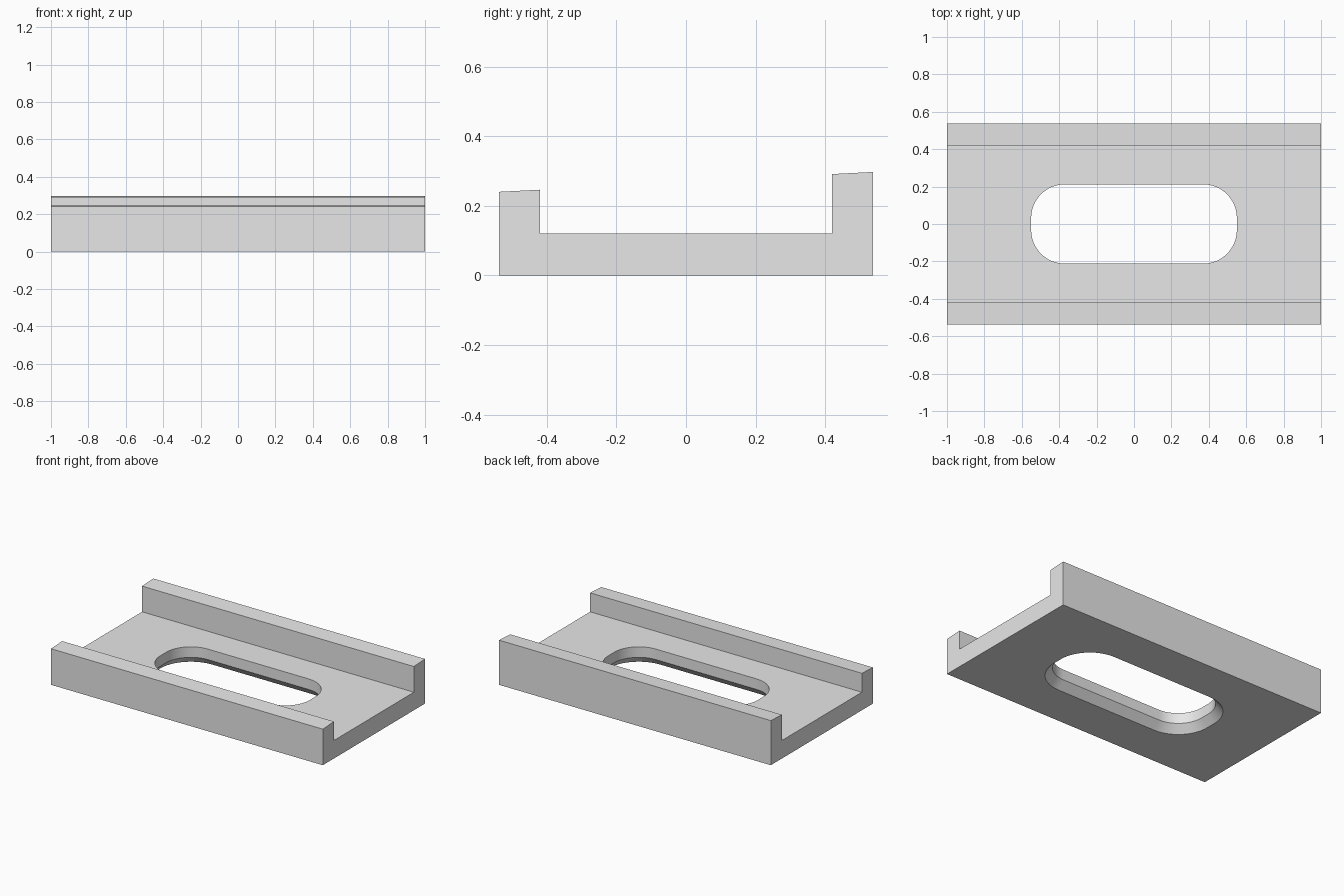
import bpy
import bmesh
from math import cos, sin, pi, radians

default = bpy.data.objects.get("Cube")
if default:
    bpy.data.objects.remove(default, do_unlink=True)

HALF_W, HALF_D, WALL_IN, FLOOR = 1.0, 0.537, 0.42, 0.12
SLOT_X, SLOT_Y, SLOT_R = 0.55, 0.212, 0.18
CHAMFER_OUT, CHAMFER_UP = 0.045, 0.05

grey = bpy.data.materials.new("plain grey")
grey.use_nodes = True
GREY = (0.8, 0.8, 0.8, 1.0)
grey.diffuse_color = GREY
grey.node_tree.nodes["Principled BSDF"].inputs["Base Color"].default_value = GREY


def make_object(name, bm):
    bmesh.ops.recalc_face_normals(bm, faces=bm.faces)
    mesh = bpy.data.meshes.new(name)
    bm.to_mesh(mesh)
    bm.free()
    mesh.materials.append(grey)
    obj = bpy.data.objects.new(name, mesh)
    bpy.context.collection.objects.link(obj)
    return obj


def slot_outline(grow, steps=12):
    """Rounded rectangle, enlarged by an even offset."""
    points = []
    for corner, (sx, sy) in enumerate([(1, 1), (-1, 1), (-1, -1), (1, -1)]):
        for i in range(steps + 1):
            a = (corner + i / steps) * pi / 2
            points.append((sx * (SLOT_X - SLOT_R) + (SLOT_R + grow) * cos(a),
                           sy * (SLOT_Y - SLOT_R) + (SLOT_R + grow) * sin(a)))
    return points


# Channel: section with a low front wall and a tall back wall, sloped on top
section = [(-HALF_D, 0), (HALF_D, 0), (HALF_D, 0.297), (WALL_IN, 0.291),
           (WALL_IN, FLOOR), (-WALL_IN, FLOOR), (-WALL_IN, 0.246), (-HALF_D, 0.24)]
bm = bmesh.new()
end = bm.faces.new([bm.verts.new((-HALF_W, y, z)) for y, z in section])
side = bmesh.ops.extrude_face_region(bm, geom=[end])
moved = [v for v in side["geom"] if isinstance(v, bmesh.types.BMVert)]
bmesh.ops.translate(bm, verts=moved, vec=(2 * HALF_W, 0, 0))
channel = make_object("slotted_channel", bm)

# Slot cutter: straight walls that flare to a chamfer at the underside
bm = bmesh.new()
flare = CHAMFER_OUT / CHAMFER_UP
levels = [(-0.02, CHAMFER_OUT + 0.02 * flare), (CHAMFER_UP, 0), (FLOOR + 0.1, 0)]
rings = [[bm.verts.new((x, y, z)) for x, y in slot_outline(grow)] for z, grow in levels]
for low, high in zip(rings, rings[1:]):
    for i in range(len(low)):
        j = (i + 1) % len(low)
        bm.faces.new((low[i], low[j], high[j], high[i]))
bm.faces.new(rings[0])
bm.faces.new(rings[-1])
cutter = make_object("slot_cutter", bm)
cutter.hide_render = True

# Cut the slot, then bake the result and drop the cutter
cut = channel.modifiers.new("slot", 'BOOLEAN')
cut.operation = 'DIFFERENCE'
cut.solver = 'EXACT'
cut.object = cutter
bpy.ops.object.select_all(action='DESELECT')
bpy.context.view_layer.objects.active = channel
channel.select_set(True)
bpy.ops.object.modifier_apply(modifier=cut.name)
bpy.data.objects.remove(cutter, do_unlink=True)
bpy.ops.object.shade_smooth_by_angle(angle=radians(25))
